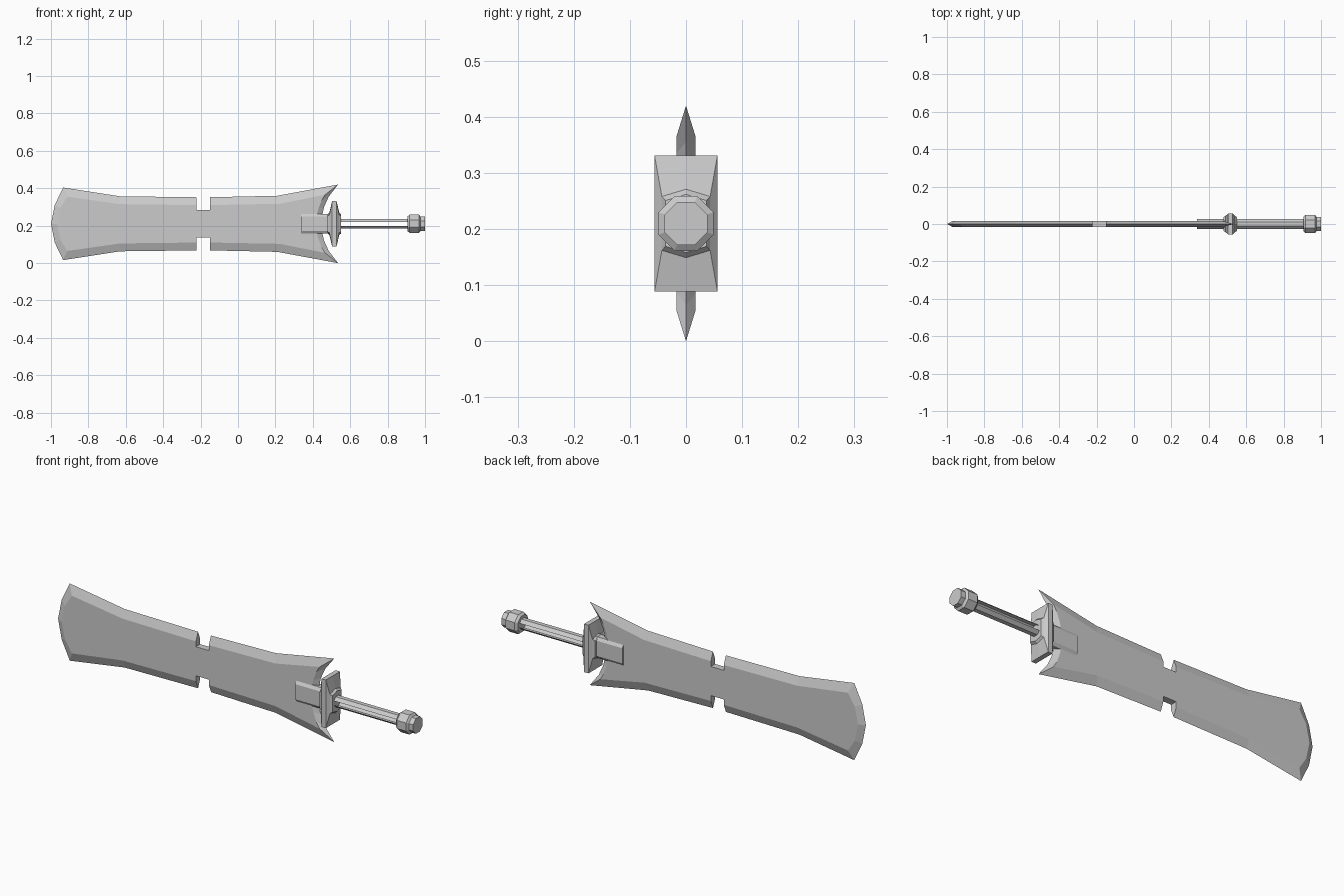
import bpy, bmesh, math

if "Cube" in bpy.data.objects:
    bpy.data.objects.remove(bpy.data.objects["Cube"])

CZ = 0.21  # height of the sword's long axis


def make(name, loops, caps=True, skip=()):
    """Skin a series of equal-length closed loops; skip drops side strips."""
    bm = bmesh.new()
    rings = [[bm.verts.new((x, y, z + CZ)) for x, y, z in loop] for loop in loops]
    n = len(rings[0])
    for a, b in zip(rings, rings[1:]):
        for i in range(n):
            if i not in skip:
                j = (i + 1) % n
                bm.faces.new((a[i], a[j], b[j], b[i]))
    if caps:
        bm.faces.new(rings[0])
        bm.faces.new(rings[-1])
    bmesh.ops.remove_doubles(bm, verts=bm.verts, dist=1e-5)
    bmesh.ops.recalc_face_normals(bm, faces=bm.faces)
    mesh = bpy.data.meshes.new(name)
    bm.to_mesh(mesh)
    bm.free()
    obj = bpy.data.objects.new(name, mesh)
    bpy.context.collection.objects.link(obj)
    return obj


def octagon(x, apothem):
    r = apothem / math.cos(math.pi / 8)
    return [(x, r * math.cos(a), r * math.sin(a))
            for a in (math.pi / 8 + k * math.pi / 4 for k in range(8))]


def mirrored(half):
    """Mirror an upper outline (first and last points on the axis)."""
    return half + [(x, -z) for x, z in half[-2:0:-1]]


# Blade: sharp middle outline and flat front/back outlines
edge = mirrored([(-1, 0), (-.98, .1), (-.935, .194), (-.63, .147), (-.222, .142),
                 (-.222, .073), (-.15, .073), (-.15, .142), (.21, .15),
                 (.535, .21), (.485, .145), (.46, .09), (.45, .045), (.45, 0)])
flat = mirrored([(-.968, 0), (-.95, .085), (-.912, .145), (-.63, .105), (-.222, .1),
                 (-.222, .073), (-.15, .073), (-.15, .1), (.22, .107),
                 (.465, .155), (.447, .125), (.43, .08), (.42, .04), (.42, 0)])
T = .017
make("blade", [[(x, -T, z) for x, z in flat],
               [(x, 0, z) for x, z in edge],
               [(x, T, z) for x, z in flat]])

# Chamfered block clasping the blade root
section = [(.026, .038), (.016, .053), (-.016, .053), (-.026, .038),
           (-.026, -.038), (-.016, -.053), (.016, -.053), (.026, -.038)]
make("blade_clasp", [[(x, y, z) for y, z in section] for x in (.336, .51)])

# Guard: rectangular rim rising to a pointed collar on both sides
rim = [(.056, .121), (0, .121), (-.056, .121), (-.056, -.121), (0, -.121), (.056, -.121)]
collar = [(.043, .048), (0, .061), (-.043, .048), (-.043, -.048), (0, -.061), (.043, -.048)]


def guard_loop(dx, pts, s=1):
    return [(.515 + dx, y * s, z * s) for y, z in pts]


make("guard", [guard_loop(-.036, collar, .85), guard_loop(-.026, collar),
               guard_loop(-.012, rim), guard_loop(.012, rim),
               guard_loop(.026, collar), guard_loop(.036, collar, .85)])

# Grip: octagonal tube, open along both side faces
make("grip", [octagon(.54, .026), octagon(.92, .026)], caps=False, skip=(3, 7))

# Pommel: stepped octagonal knob
make("pommel", [octagon(x, r) for x, r in
                ((.907, .04), (.918, .049), (.968, .049), (.976, .038), (1.0, .038))])
